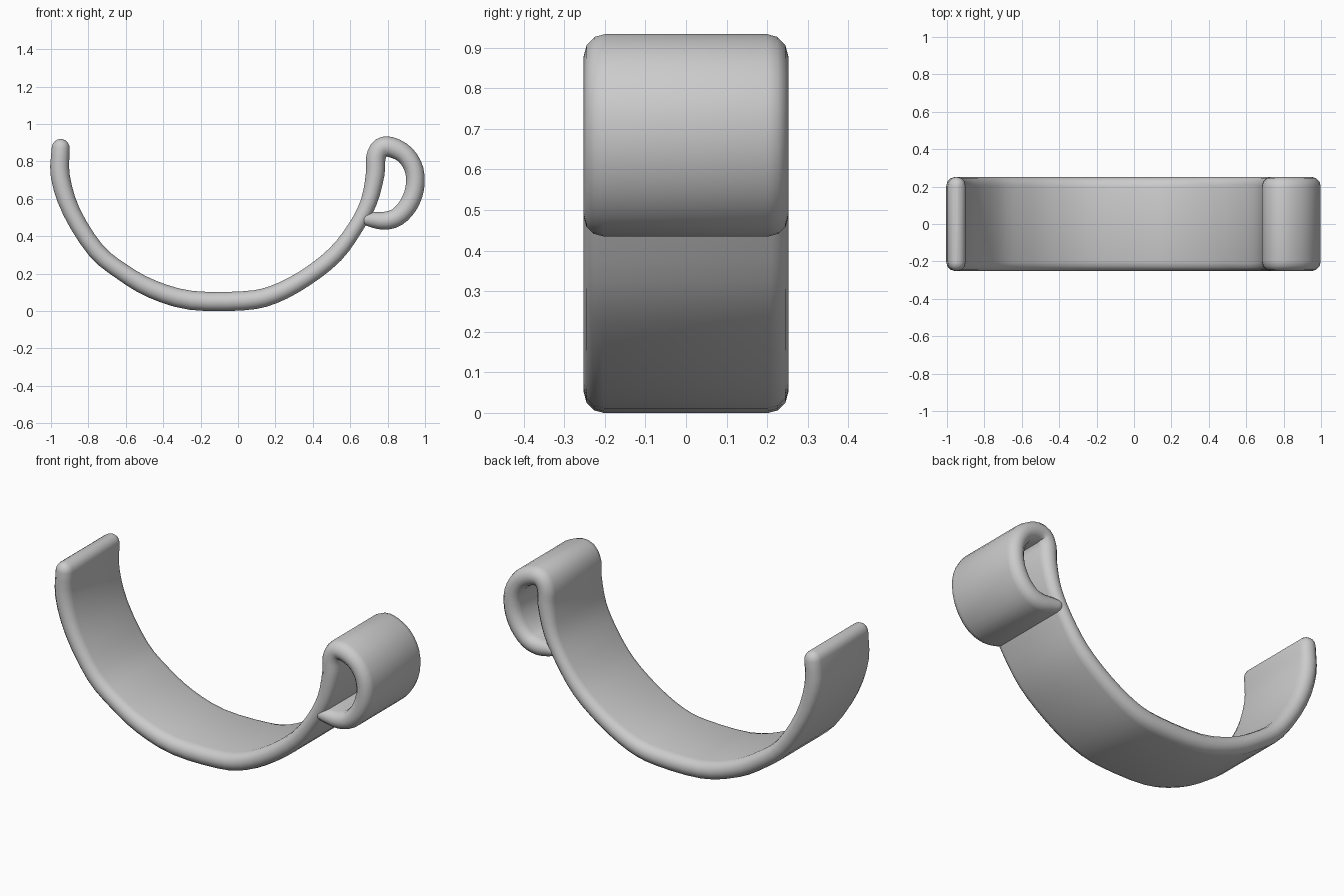
import bpy
import bmesh
import math
from mathutils import Vector

cube = bpy.data.objects.get("Cube")
if cube:
    bpy.data.objects.remove(cube, do_unlink=True)

HALF_WIDTH = 0.252
STEPS = 3      # path subdivisions between control points
ARC = 6        # segments on each rounded strip edge
CAP = 4        # rings on each rounded tip

# Centre line of the bent strip: x, z, half thickness
path = [
    (-0.948, 0.872, 0.048), (-0.95, 0.72, 0.051), (-0.89, 0.53, 0.047),
    (-0.76, 0.325, 0.046), (-0.62, 0.21, 0.046), (-0.46, 0.118, 0.049),
    (-0.25, 0.057, 0.051), (0.03, 0.055, 0.051), (0.19, 0.088, 0.049),
    (0.36, 0.177, 0.046), (0.52, 0.303, 0.045), (0.63, 0.45, 0.041),
    (0.70, 0.585, 0.044), (0.733, 0.73, 0.05), (0.737, 0.82, 0.052),
    (0.765, 0.872, 0.054), (0.82, 0.876, 0.054), (0.895, 0.835, 0.051),
    (0.942, 0.755, 0.05), (0.945, 0.655, 0.05), (0.91, 0.565, 0.05),
    (0.85, 0.502, 0.049), (0.785, 0.483, 0.048), (0.725, 0.487, 0.042),
    (0.69, 0.492, 0.035),
]


def smooth_path(points):
    """Catmull-Rom interpolation through the control points."""
    p = [Vector(q) for q in points]
    p = [p[0] * 2 - p[1]] + p + [p[-1] * 2 - p[-2]]
    out = []
    for a, b, c, d in zip(p, p[1:], p[2:], p[3:]):
        for s in range(STEPS):
            t = s / STEPS
            out.append(0.5 * (2 * b + (c - a) * t + (2 * a - 5 * b + 4 * c - d) * t * t
                              + (3 * b - a - 3 * c + d) * t ** 3))
    return out + [p[-2]]


def add_ring(bm, x, z, tangent, r, half_width):
    """Stadium-shaped cross-section perpendicular to the path."""
    nx, nz = -tangent.y, tangent.x
    ring = []
    for side in (1, -1):
        for i in range(ARC + 1):
            a = math.pi * i / ARC
            n = side * r * math.cos(a)
            y = side * (half_width - r + r * math.sin(a))
            ring.append(bm.verts.new((x + nx * n, y, z + nz * n)))
    return ring


def build_strip(name, points, material):
    pts = smooth_path(points)
    bm = bmesh.new()
    rings = []
    last = len(pts) - 1
    for i, (x, z, r) in enumerate(pts):
        t = pts[min(i + 1, last)] - pts[max(i - 1, 0)]
        t = Vector((t.x, t.y)).normalized()
        # Rounded tips: shrinking rings beyond each end
        caps = [0.0]
        if i == 0:
            caps = [-k / CAP for k in range(CAP, -1, -1)]
        elif i == last:
            caps = [k / CAP for k in range(CAP + 1)]
        for c in caps:
            a = c * math.radians(84)
            off, rr = r * math.sin(a), r * math.cos(a)
            rings.append(add_ring(bm, x + t.x * off, z + t.y * off, t, rr,
                                  HALF_WIDTH - (r - rr)))
    for a, b in zip(rings, rings[1:]):
        for j in range(len(a)):
            k = (j + 1) % len(a)
            bm.faces.new((a[j], a[k], b[k], b[j]))
    bm.faces.new(rings[0])
    bm.faces.new(rings[-1])
    bmesh.ops.recalc_face_normals(bm, faces=bm.faces)
    for f in bm.faces:
        f.smooth = True
    mesh = bpy.data.meshes.new(name)
    bm.to_mesh(mesh)
    bm.free()
    mesh.materials.append(material)
    obj = bpy.data.objects.new(name, mesh)
    bpy.context.collection.objects.link(obj)
    return obj


grey = bpy.data.materials.new("light_grey")
grey.use_nodes = True
colour = (0.6, 0.6, 0.6, 1.0)
grey.diffuse_color = colour
grey.node_tree.nodes["Principled BSDF"].inputs["Base Color"].default_value = colour

# Curved strap with its end rolled into a closed loop
build_strip("looped_strap", path, grey)
